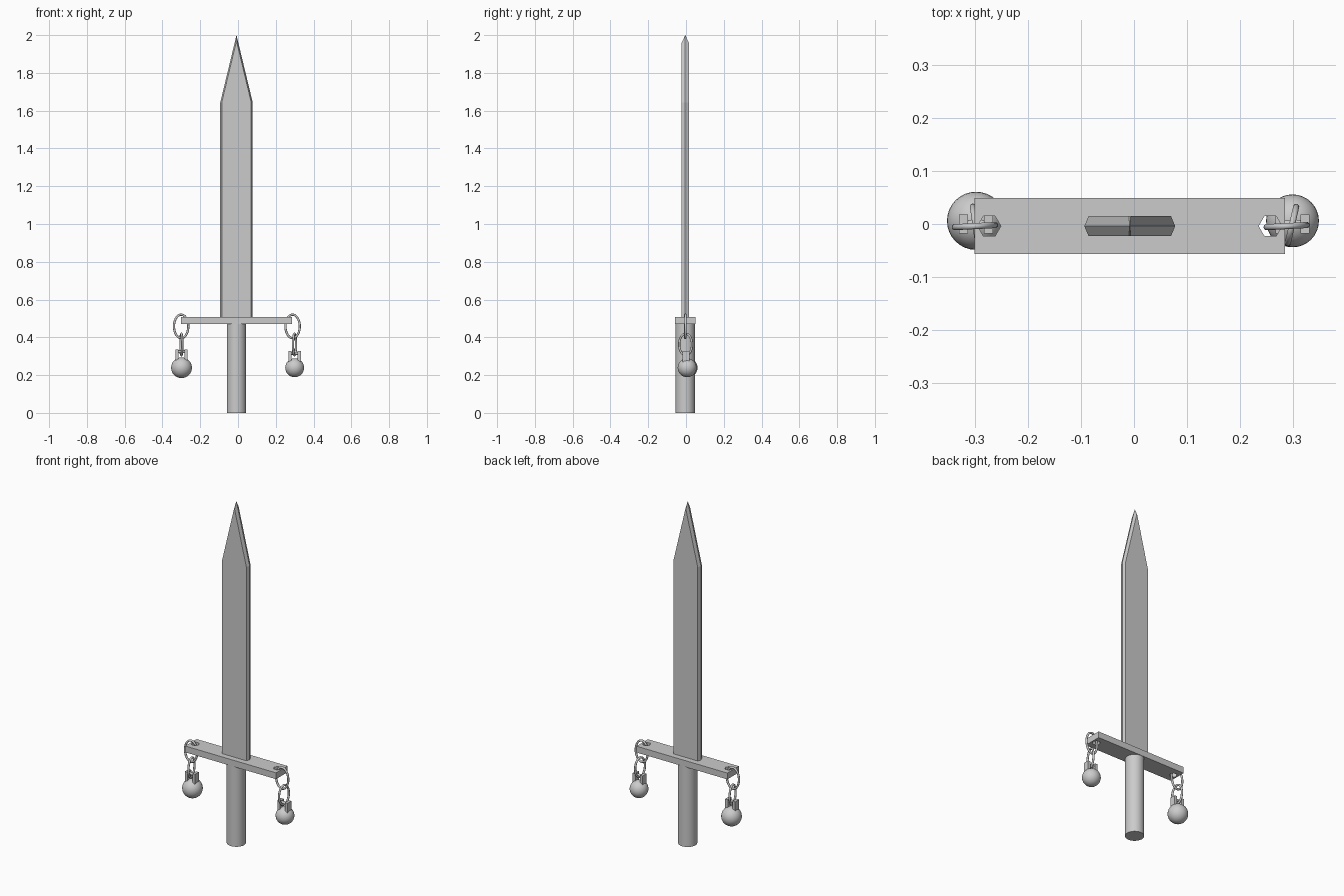
import bpy, math
from mathutils import Vector

if "Cube" in bpy.data.objects:
    bpy.data.objects.remove(bpy.data.objects["Cube"])

CX, CY = -0.008, -0.004   # axis of the sword


def finish(name, smooth=False):
    ob = bpy.context.object
    ob.name = name
    bpy.ops.object.transform_apply(location=False, rotation=True, scale=True)
    if smooth:
        bpy.ops.object.shade_smooth_by_angle(angle=math.radians(40))
    return ob


def box(name, loc, size):
    bpy.ops.mesh.primitive_cube_add(size=1, location=loc)
    bpy.context.object.scale = size
    return finish(name)


def cyl(name, loc, r, h, sides, rot=(0, 0, 0)):
    bpy.ops.mesh.primitive_cylinder_add(vertices=sides, radius=r, depth=h,
                                        location=loc, rotation=rot)
    return finish(name, True)


def link(name, loc, w, h, tube, turn):
    # oval chain link standing upright, w and h are centreline half sizes
    bpy.ops.mesh.primitive_torus_add(major_radius=w, minor_radius=tube,
                                     major_segments=36, minor_segments=10)
    ob = bpy.context.object
    for v in ob.data.vertices:
        v.co.y += (h - w) * v.co.xy.normalized().y
    ob.location = loc
    ob.rotation_euler = (math.pi / 2, 0, math.radians(turn))
    return finish(name, True)


# blade: hexagonal sections narrowing to a point
def section(edge, flat, t, z):
    return [(edge, 0, z), (flat, t, z), (-flat, t, z),
            (-edge, 0, z), (-flat, -t, z), (flat, -t, z)]


verts = section(0.086, 0.078, 0.019, 0.49) + section(0.086, 0.078, 0.019, 1.643)
verts += section(0.0096, 0.002, 0.019, 1.96) + [(0, 0, 2.0)]
faces = [tuple(range(5, -1, -1))]
for r in (0, 6):
    faces += [(r + i, r + (i + 1) % 6, r + 6 + (i + 1) % 6, r + 6 + i) for i in range(6)]
faces += [(12 + i, 12 + (i + 1) % 6, 18) for i in range(6)]
me = bpy.data.meshes.new("blade")
me.from_pydata(verts, [], faces)
blade = bpy.data.objects.new("blade", me)
blade.location = (CX, CY, 0)
bpy.context.collection.objects.link(blade)

# grip
cyl("grip", (CX, CY, 0.237), 0.051, 0.474, 32)

# crossguard with a hexagonal hole near each end
guard = box("crossguard", (CX, CY, 0.4895), (0.588, 0.106, 0.037))
for s in (-1, 1):
    cutter = cyl("hole_cutter", (CX + s * 0.266, CY, 0.49), 0.022, 0.2, 6,
                 (0, 0, math.pi / 2))
    cutter.hide_render = True
    mod = guard.modifiers.new("hole", 'BOOLEAN')
    mod.operation, mod.solver, mod.object = 'DIFFERENCE', 'EXACT', cutter
    bpy.context.view_layer.objects.active = guard
    bpy.ops.object.modifier_apply(modifier=mod.name)
    bpy.data.objects.remove(cutter)

# hanging chain and ball at each end: side, x, ball radius, lug top, link turn
for side, x, r, top, turn in (("left", -0.299, 0.055, 0.336, 8),
                              ("right", 0.300, 0.050, 0.327, -13)):
    ring_x = -0.301 if side == "left" else 0.289
    link(side + "_ring", (ring_x, CY, 0.458), 0.038, 0.062, 0.006, 3)
    link(side + "_link", (x - 0.001, CY + 0.002, 0.362), 0.035, 0.057, 0.006, 90 + turn)
    bpy.ops.mesh.primitive_uv_sphere_add(segments=32, ring_count=16, radius=r,
                                         location=(x, 0.006, 0.239))
    finish(side + "_ball", True)
    # two lugs with a pin that holds the link
    for i, s in enumerate((-1, 1)):
        box(f"{side}_lug_{i}", (x + s * 0.024, 0.0, (top + 0.265) / 2),
            (0.017, 0.036, top - 0.265))
    cyl(side + "_pin", (x, 0.0, top - 0.012), 0.008, 0.05, 12, (0, math.pi / 2, 0))
